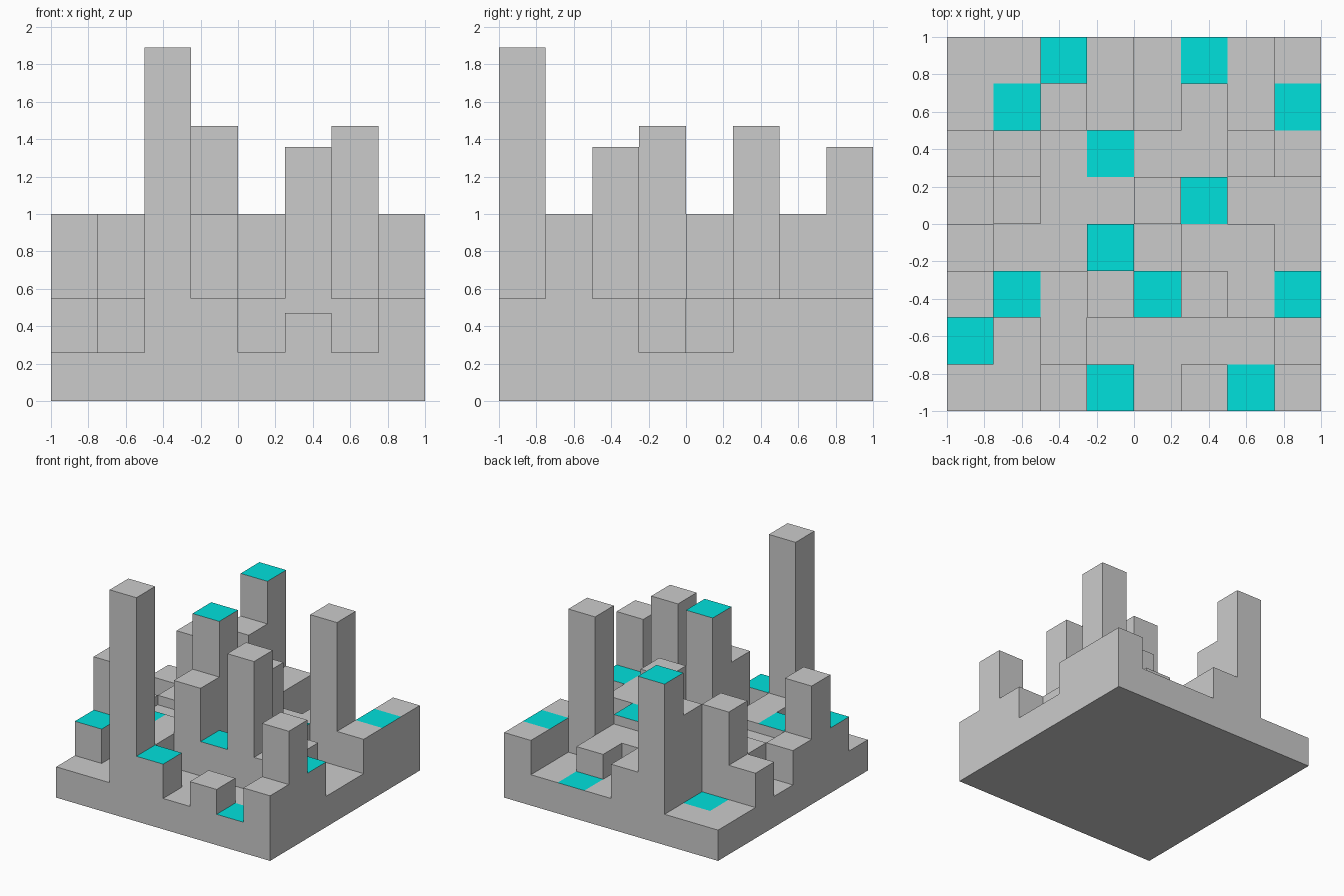
import bpy, bmesh

if "Cube" in bpy.data.objects:
    bpy.data.objects.remove(bpy.data.objects["Cube"])

# Height level for each letter, and the 8 x 8 map (first row is the back, y = +1)
LEVEL = {'a': 0.26, 'b': 0.47, 'c': 0.55, 'd': 1.0, 'e': 1.36, 'f': 1.47, 'g': 1.89}
ROWS = [
    "aaecaaac",
    "aadcabac",
    "cdbbbbfc",
    "acbbdcaa",
    "cbbfbcca",
    "dccdcecc",
    "cacaaaad",
    "aagcabac",
][::-1]
# Cells (column, row from the front) with a coloured top
MARKED = {(2, 7), (5, 7), (1, 6), (7, 6), (3, 5), (5, 4), (3, 3),
          (1, 2), (4, 2), (7, 2), (0, 1), (3, 0), (6, 0)}
N, S = 8, 0.25


def height(i, j):
    return LEVEL[ROWS[j][i]] if 0 <= i < N and 0 <= j < N else 0.0


bm = bmesh.new()


def quad(pts, mat=0):
    f = bm.faces.new([bm.verts.new(p) for p in pts])
    f.material_index = mat


# Tops, plus the step wall on each side where the neighbour is lower
for j in range(N):
    for i in range(N):
        h = height(i, j)
        x0, y0 = -1 + i * S, -1 + j * S
        x1, y1 = x0 + S, y0 + S
        corners = [(x0, y0), (x1, y0), (x1, y1), (x0, y1)]
        quad([(x, y, h) for x, y in corners], int((i, j) in MARKED))
        for k, (di, dj) in enumerate([(0, -1), (1, 0), (0, 1), (-1, 0)]):
            low = height(i + di, j + dj)
            if low < h:
                p, q = corners[k], corners[(k + 1) % 4]
                quad([(*p, low), (*q, low), (*q, h), (*p, h)])

# Flat underside
quad([(-1, -1, 0), (-1, 1, 0), (1, 1, 0), (1, -1, 0)])
bmesh.ops.remove_doubles(bm, verts=bm.verts, dist=1e-5)

mesh = bpy.data.meshes.new("stepped_block_terrain")
bm.to_mesh(mesh)
bm.free()

# Body stays grey; marked tops are turquoise
mesh.materials.append(None)
teal = bpy.data.materials.new("turquoise_top")
teal.diffuse_color = (0.0, 0.75, 0.72, 1)
teal.use_nodes = True
teal.node_tree.nodes["Principled BSDF"].inputs["Base Color"].default_value = teal.diffuse_color
mesh.materials.append(teal)

terrain = bpy.data.objects.new("stepped_block_terrain", mesh)
bpy.context.collection.objects.link(terrain)
